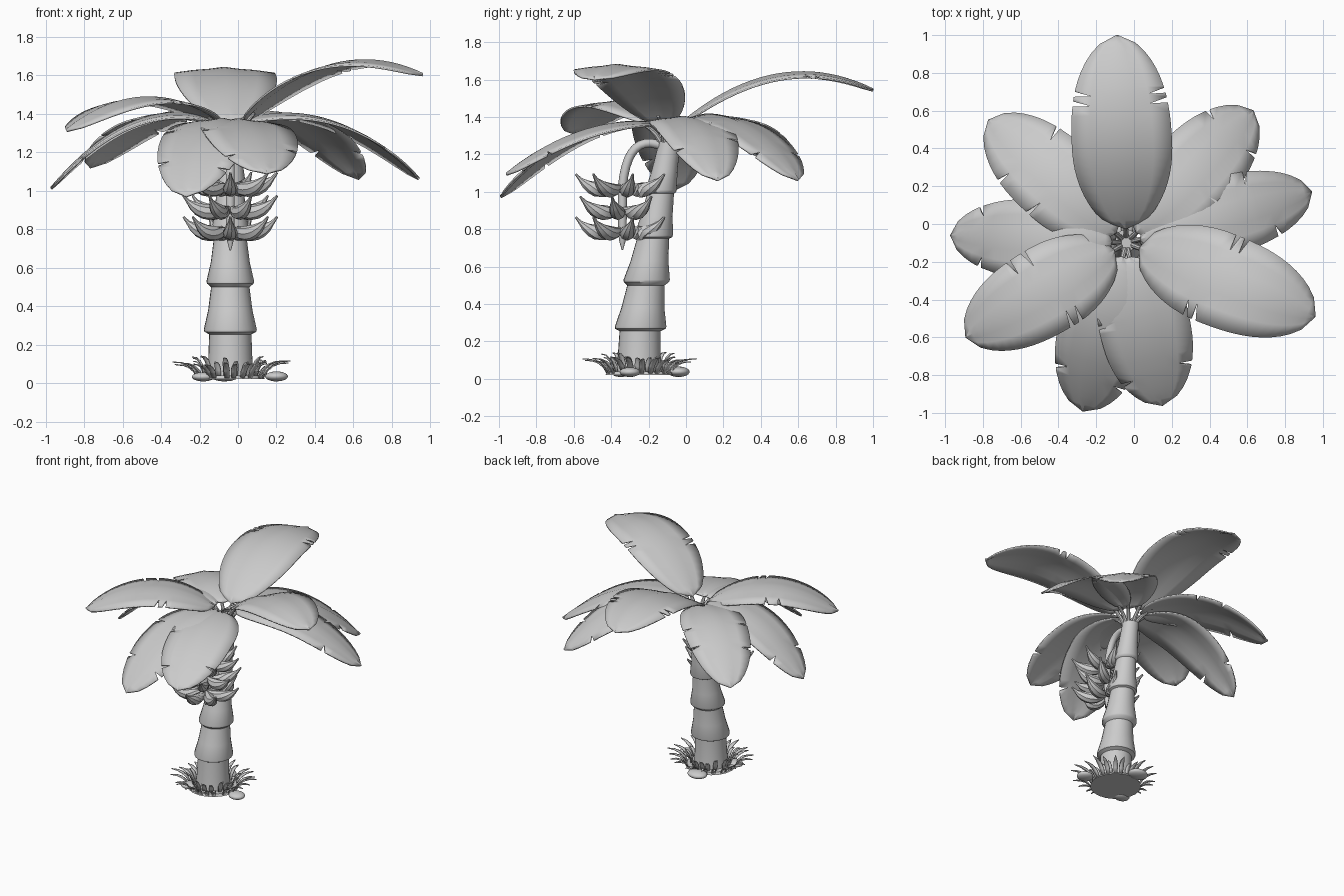
import bpy, bmesh, math, random
from mathutils import Vector

random.seed(4)
if "Cube" in bpy.data.objects:
    bpy.data.objects.remove(bpy.data.objects["Cube"])

grey = bpy.data.materials.new("plain grey")
grey.use_nodes = True
grey.diffuse_color = (0.6, 0.6, 0.6, 1)
grey.node_tree.nodes["Principled BSDF"].inputs["Base Color"].default_value = (0.6, 0.6, 0.6, 1)

BASE = Vector((-0.04, -0.25, 0))
CROWN = Vector((-0.04, -0.1, 1.26))


def finish(name, bm, angle=40):
    bmesh.ops.recalc_face_normals(bm, faces=bm.faces)
    mesh = bpy.data.meshes.new(name)
    bm.to_mesh(mesh)
    bm.free()
    mesh.materials.append(grey)
    obj = bpy.data.objects.new(name, mesh)
    bpy.context.collection.objects.link(obj)
    bpy.ops.object.select_all(action='DESELECT')
    obj.select_set(True)
    bpy.context.view_layer.objects.active = obj
    bpy.ops.object.shade_smooth_by_angle(angle=math.radians(angle))
    return obj


def bezier(a, b, c, t):
    return a * (1 - t) ** 2 + b * 2 * t * (1 - t) + c * t * t


def tube(bm, centres, radii, sides, level=False):
    """Skin circles along a path; level keeps every circle horizontal."""
    rings = []
    for i, (p, r) in enumerate(zip(centres, radii)):
        along = centres[min(i + 1, len(centres) - 1)] - centres[max(i - 1, 0)]
        if level:
            along = Vector((0, 0, 1))
        along.normalize()
        side = along.cross(Vector((0.31, 0.95, 0.05))).normalized()
        other = along.cross(side)
        rings.append([bm.verts.new(p + r * (side * math.cos(a) + other * math.sin(a)))
                      for a in (math.tau * k / sides for k in range(sides))])
    for low, high in zip(rings, rings[1:]):
        for k in range(sides):
            n = (k + 1) % sides
            bm.faces.new((low[k], low[n], high[n], high[k]))
    bm.faces.new(rings[0])
    bm.faces.new(rings[-1])


# Trunk: tapered sections with a flared collar at the foot of each
def trunk_y(z):
    return -0.25 + 0.16 * max(0, (z - 0.2) / 1.05) ** 1.2


profile = [(0.03, 0.125), (0.12, 0.115), (0.255, 0.11)]
for z, wide, narrow in [(0.28, 0.138, 0.1), (0.53, 0.124, 0.086),
                        (0.77, 0.104, 0.072), (1.01, 0.084, 0.06)]:
    profile += [(z - 0.012, wide - 0.003), (z, wide), (z + 0.1, wide * 0.4 + narrow * 0.6),
                (z + 0.22, narrow)]
profile += [(1.27, 0.058)]
bm = bmesh.new()
tube(bm, [Vector((-0.04, trunk_y(z), z)) for z, r in profile], [r for z, r in profile], 24, True)
finish("trunk", bm, 35)

# Soil pad under the trunk
bm = bmesh.new()
tube(bm, [BASE + Vector((0, 0, z)) for z in (0.022, 0.04)], (0.18, 0.17), 20, True)
finish("soil_pad", bm)

# Leaves: tip, height of the arc, half width, slits as (position, side)
LEAVES = [
    ("back", (-0.09, 1.0, 1.54), 1.79, 0.265, [(0.64, 1), (0.69, 1), (0.64, -1), (0.69, -1)]),
    ("front_left_raised", (0.96, -0.49, 1.6), 1.82, 0.25, [(0.45, 1), (0.5, 1), (0.34, -1), (0.39, -1)]),
    ("left", (0.94, 0.17, 1.06), 1.5, 0.21, [(0.35, 1), (0.65, 1), (0.75, -1)]),
    ("back_left", (0.63, 0.6, 1.06), 1.52, 0.23, [(0.8, 1), (0.8, -1), (0.45, -1)]),
    ("back_right", (-0.77, 0.55, 1.12), 1.52, 0.23, [(0.65, -1), (0.45, -1), (0.7, 1), (0.45, 1)]),
    ("right", (-0.97, -0.06, 1.01), 1.515, 0.21, [(0.8, 1), (0.8, -1)]),
    ("front_right_raised", (-0.89, -0.6, 1.31), 1.62, 0.235, [(0.45, -1), (0.55, -1), (0.36, 1), (0.42, 1)]),
    ("front_right", (-0.27, -0.99, 0.97), 1.42, 0.24, [(0.75, -1), (0.8, 1), (0.4, -1)]),
    ("front", (0.15, -0.96, 1.09), 1.4, 0.24, [(0.75, 1), (0.8, -1), (0.4, -1)]),
]
COLUMNS = (-1, -0.62, -0.3, 0, 0.3, 0.62, 1)


def leaf(name, tip, arc, half, slits):
    tip = Vector(tip)
    out = Vector((tip.x - CROWN.x, tip.y - CROWN.y, 0)).normalized()
    root = CROWN + out * 0.075 + Vector((0, 0, 0.1))
    bend = (root + tip) / 2
    bend.z = arc
    # local side: +1 is to the left looking outward
    across = Vector((-out.y, out.x, 0))
    if name in ("front", "front_right"):
        across = Vector((abs(across.x), across.y * (1 if across.x > 0 else -1), 0))
    elif name == "front_right_raised" or name == "right":
        across = across
    plain = [i / 22 for i in range(23)]
    plain = [t for t in plain if all(abs(t - s) > 0.03 for s, d in slits)]
    # every slit is a pair of rows that opens only at its own edge
    rows = [(t, 0, 0) for t in plain]
    for s, d in slits:
        rows += [(s, -1, d), (s, 1, d)]
    merged = {}
    for t, sign, d in rows:
        key = (t, sign)
        merged.setdefault(key, set()).add(d)
    bm = bmesh.new()
    grid = []
    for (t, sign), open_sides in sorted(merged.items()):
        line = []
        for u in COLUMNS:
            at = t
            if abs(u) == 1 and sign and u in open_sides:
                at = t + 0.013 * sign + 0.015
            shape = math.sin(math.pi * at ** 0.82) if at < 0.43 else 1 - ((at - 0.43) / 0.57) ** 2.6
            width = half * max(shape, 0.0) ** 0.62
            p = bezier(root, bend, tip, at)
            p = p + across * u * width
            p.z -= 0.022 * u * u * width / half - 0.008 * (u == 0)
            line.append(bm.verts.new(p))
        grid.append((line, sign, open_sides))
    for (a, sa, da), (b, sb, db) in zip(grid, grid[1:]):
        for k in range(6):
            edge = -1 if k == 0 else 1 if k == 5 else 0
            if sa == -1 and sb == 1 and edge in da and edge:
                continue
            bm.faces.new((a[k], a[k + 1], b[k + 1], b[k]))
    bmesh.ops.remove_doubles(bm, verts=bm.verts, dist=0.0005)
    obj = finish(name + "_leaf", bm, 50)
    thick = obj.modifiers.new("thickness", 'SOLIDIFY')
    thick.thickness = 0.01
    thick.offset = 0
    # Leaf stem joining the crown to the blade
    bm = bmesh.new()
    low = CROWN + out * 0.03 - Vector((0, 0, 0.02))
    high = bezier(root, bend, tip, 0.06) - Vector((0, 0, 0.008))
    mid = CROWN + out * 0.05 + Vector((0, 0, 0.06))
    tube(bm, [bezier(low, mid, high, i / 4) for i in range(5)], [0.016, 0.015, 0.014, 0.012, 0.008], 8)
    finish(name + "_leaf_stem", bm)


for entry in LEAVES:
    leaf(*entry)

# Fruit stalk arching forward and down, ending in a bud
hang = Vector((-0.04, -0.34, 0))
bm = bmesh.new()
path = [bezier(Vector((-0.04, -0.12, 1.24)), Vector((-0.04, -0.31, 1.33)),
               hang + Vector((0, 0, 1.03)), i / 10) for i in range(11)]
path += [hang + Vector((0, 0, z)) for z in (0.9, 0.78, 0.74, 0.69)]
tube(bm, path, [0.024] * 12 + [0.022, 0.018, 0.004], 10)
finish("fruit_stalk", bm)

# Three tiers of curved fruit
for tier, z in enumerate((0.8, 0.91, 1.03)):
    bm = bmesh.new()
    for k in range(7):
        a = math.tau * (k + 0.5 * (tier % 2)) / 7 - math.pi / 2
        d = Vector((math.cos(a), math.sin(a), 0))
        up = Vector((0, 0, 1))
        root = hang + up * z + d * 0.015
        bend = hang + up * (z - 0.065) + d * 0.15
        end = hang + up * (z + 0.065) + d * 0.25
        tube(bm, [bezier(root, bend, end, i / 8) for i in range(9)],
             [0.012, 0.026, 0.036, 0.04, 0.039, 0.034, 0.025, 0.012, 0.006], 8)
    finish("fruit_tier_%d" % (tier + 1), bm)

# Grass: flat curved blades in two rings
for ring, (count, start, reach, height) in enumerate([(18, 0.135, 0.07, 0.11), (22, 0.17, 0.14, 0.085)]):
    bm = bmesh.new()
    for k in range(count):
        a = math.tau * (k + random.uniform(-0.3, 0.3)) / count
        d = Vector((math.cos(a), math.sin(a), 0))
        s = Vector((-d.y, d.x, 0))
        size = random.uniform(0.75, 1.1)
        root = BASE + d * start + Vector((0, 0, 0.032))
        bend = root + d * reach * 0.25 * size + Vector((0, 0, height * size))
        end = root + d * reach * size + Vector((0, 0, height * size * 0.95))
        pairs = []
        for i, w in enumerate((0.012, 0.016, 0.015, 0.01, 0.001)):
            p = bezier(root, bend, end, i / 4)
            pairs.append((bm.verts.new(p - s * w), bm.verts.new(p + s * w)))
        for (a0, a1), (b0, b1) in zip(pairs, pairs[1:]):
            bm.faces.new((a0, a1, b1, b0))
    blades = finish("grass_ring_%d" % (ring + 1), bm)
    blades.modifiers.new("thickness", 'SOLIDIFY').thickness = 0.006

# Rocks around the foot
for i, (x, y, rx, ry, rz) in enumerate([(0.2, -0.3, 0.06, 0.055, 0.026), (-0.07, -0.04, 0.075, 0.06, 0.028),
                                        (-0.18, -0.35, 0.06, 0.05, 0.024)]):
    bm = bmesh.new()
    bmesh.ops.create_icosphere(bm, subdivisions=3, radius=1)
    for v in bm.verts:
        v.co = Vector((x + v.co.x * rx, y + v.co.y * ry, 0.01 + rz + v.co.z * rz))
    finish("rock_%d" % (i + 1), bm)
